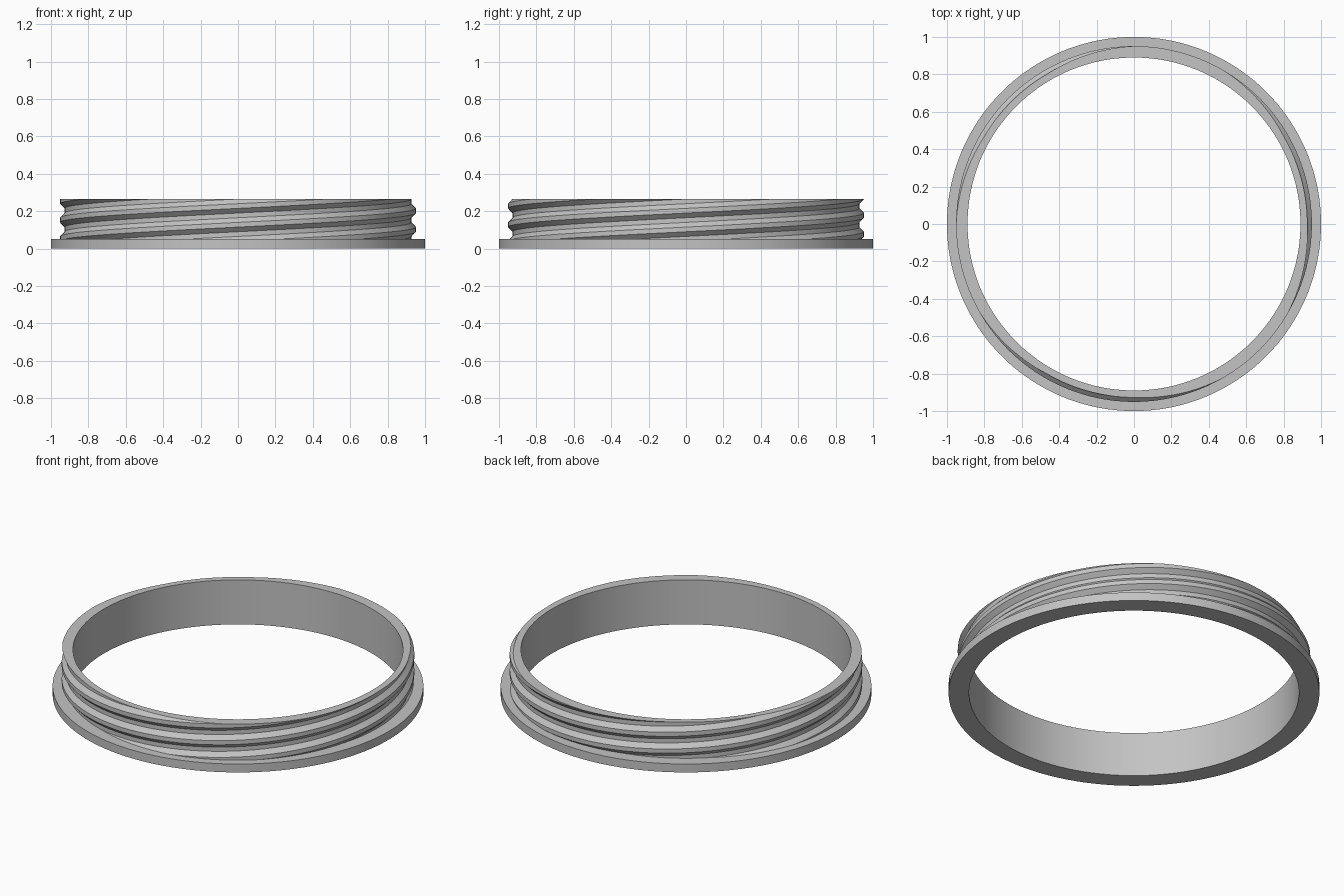
import bpy
import bmesh
from math import cos, sin, pi

SEGMENTS = 180
INNER, ROOT, CREST, FLANGE = 0.89, 0.927, 0.951, 1.0
FLANGE_TOP, TOP = 0.05, 0.265
PITCH, STARTS = 0.1, 3

cube = bpy.data.objects.get("Cube")
if cube:
    bpy.data.objects.remove(cube, do_unlink=True)


def point(radius, angle, z):
    return radius * cos(angle), radius * sin(angle), z


def sweep(bm, column):
    """Join the profile columns around the full turn into quads."""
    angles = [2 * pi * i / SEGMENTS for i in range(SEGMENTS + 1)]
    columns = [[bm.verts.new(p) for p in column(a)] for a in angles]
    for a, b in zip(columns, columns[1:]):
        for i in range(len(a) - 1):
            bm.faces.new((a[i], b[i], b[i + 1], a[i + 1]))
    bmesh.ops.remove_doubles(bm, verts=bm.verts[:], dist=1e-5)


def thread_column(angle):
    """Trapezoid thread profile, lifted along the helix."""
    start = FLANGE_TOP + PITCH * STARTS * (angle / (2 * pi) - 222 / 360)
    radii = (ROOT, CREST, CREST, ROOT)
    return [point(radii[i % 4], angle, start + i * PITCH / 4)
            for i in range(-12, 25)]


def shell_column(angle):
    """Bore, underside and flange rim."""
    profile = [(INNER, TOP), (INNER, 0), (FLANGE, 0), (FLANGE, FLANGE_TOP)]
    return [point(r, angle, z) for r, z in profile]


# Three-start threaded outer wall, trimmed at the flange and the lip
bm = bmesh.new()
sweep(bm, thread_column)
for z, direction in ((FLANGE_TOP, -1), (TOP, 1)):
    bmesh.ops.bisect_plane(bm, geom=bm.verts[:] + bm.edges[:] + bm.faces[:],
                           dist=1e-5, plane_co=(0, 0, z),
                           plane_no=(0, 0, direction), clear_outer=True)

# Bore and flange, then the flat lip and flange top
sweep(bm, shell_column)
for z in (FLANGE_TOP, TOP):
    rim = [e for e in bm.edges if e.is_boundary
           and all(abs(v.co.z - z) < 1e-4 for v in e.verts)]
    bmesh.ops.triangle_fill(bm, edges=rim, use_beauty=True, normal=(0, 0, 1))
bmesh.ops.recalc_face_normals(bm, faces=bm.faces[:])

mesh = bpy.data.meshes.new("threaded_ring")
bm.to_mesh(mesh)
bm.free()
ring = bpy.data.objects.new("threaded_ring", mesh)
bpy.context.collection.objects.link(ring)

# Plain grey finish
colour = (0.55, 0.55, 0.55, 1)
grey = bpy.data.materials.new("grey")
grey.use_nodes = True
grey.diffuse_color = colour
grey.node_tree.nodes["Principled BSDF"].inputs["Base Color"].default_value = colour
mesh.materials.append(grey)

bpy.ops.object.select_all(action="DESELECT")
ring.select_set(True)
bpy.context.view_layer.objects.active = ring
bpy.ops.object.shade_smooth_by_angle()
